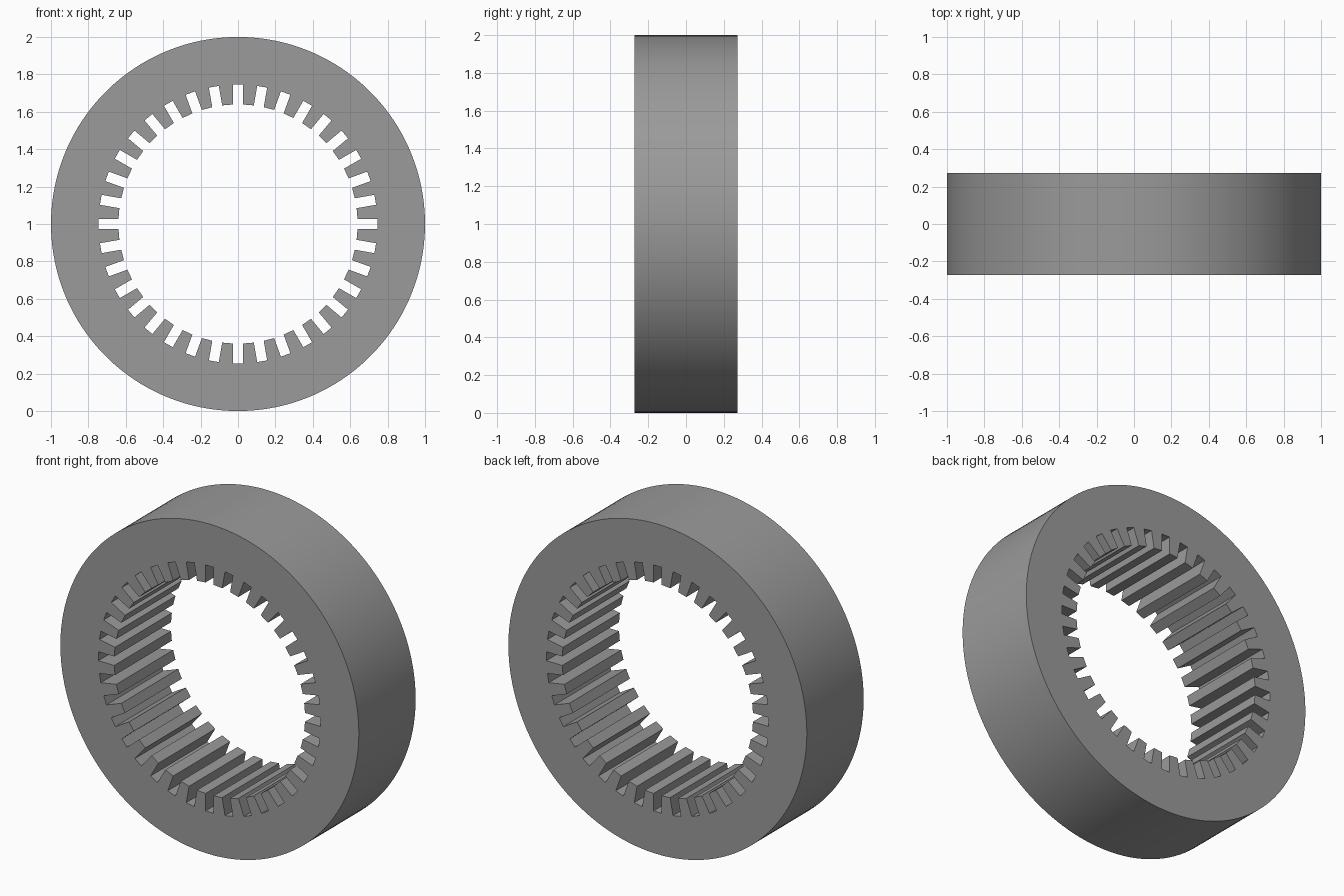
import bpy, bmesh
from math import sin, cos, radians

if "Cube" in bpy.data.objects:
    bpy.data.objects.remove(bpy.data.objects["Cube"])

SLOTS = 36
R_OUT, R_SLOT, R_TIP = 1.0, 0.745, 0.639
HALF_SLOT, HALF_DEPTH = 0.027, 0.272

# Slotted inner profile and matching outer circle, four points per slot
inner, outer = [], []
for k in range(SLOTS):
    a = radians(k * 360 / SLOTS)
    for j, (r, t) in enumerate([(R_TIP, -HALF_SLOT), (R_SLOT, -HALF_SLOT),
                                (R_SLOT, HALF_SLOT), (R_TIP, HALF_SLOT)]):
        inner.append((r * cos(a) - t * sin(a), r * sin(a) + t * cos(a)))
        b = a + radians((j - 1.5) * 90 / SLOTS)
        outer.append((R_OUT * cos(b), R_OUT * sin(b)))

# Extrude the ring through its depth along y
bm = bmesh.new()
def loop(points, y):
    return [bm.verts.new((x, y, z + R_OUT)) for x, z in points]

loops = [loop(inner, -HALF_DEPTH), loop(outer, -HALF_DEPTH),
         loop(outer, HALF_DEPTH), loop(inner, HALF_DEPTH)]
n = len(inner)
for p, q in zip(loops, loops[1:] + loops[:1]):
    for i in range(n):
        j = (i + 1) % n
        bm.faces.new((p[i], p[j], q[j], q[i]))
bmesh.ops.recalc_face_normals(bm, faces=bm.faces)

mesh = bpy.data.meshes.new("slotted_ring")
bm.to_mesh(mesh)
bm.free()
ring = bpy.data.objects.new("slotted_ring", mesh)
bpy.context.collection.objects.link(ring)

# Dark grey metal
steel = bpy.data.materials.new("dark_steel")
steel.diffuse_color = (0.325, 0.325, 0.325, 1)
steel.use_nodes = True
steel.node_tree.nodes["Principled BSDF"].inputs["Base Color"].default_value = steel.diffuse_color
mesh.materials.append(steel)

# Smooth rim with crisp slot edges
bpy.context.view_layer.objects.active = ring
ring.select_set(True)
bpy.ops.object.shade_smooth_by_angle(angle=radians(30))
